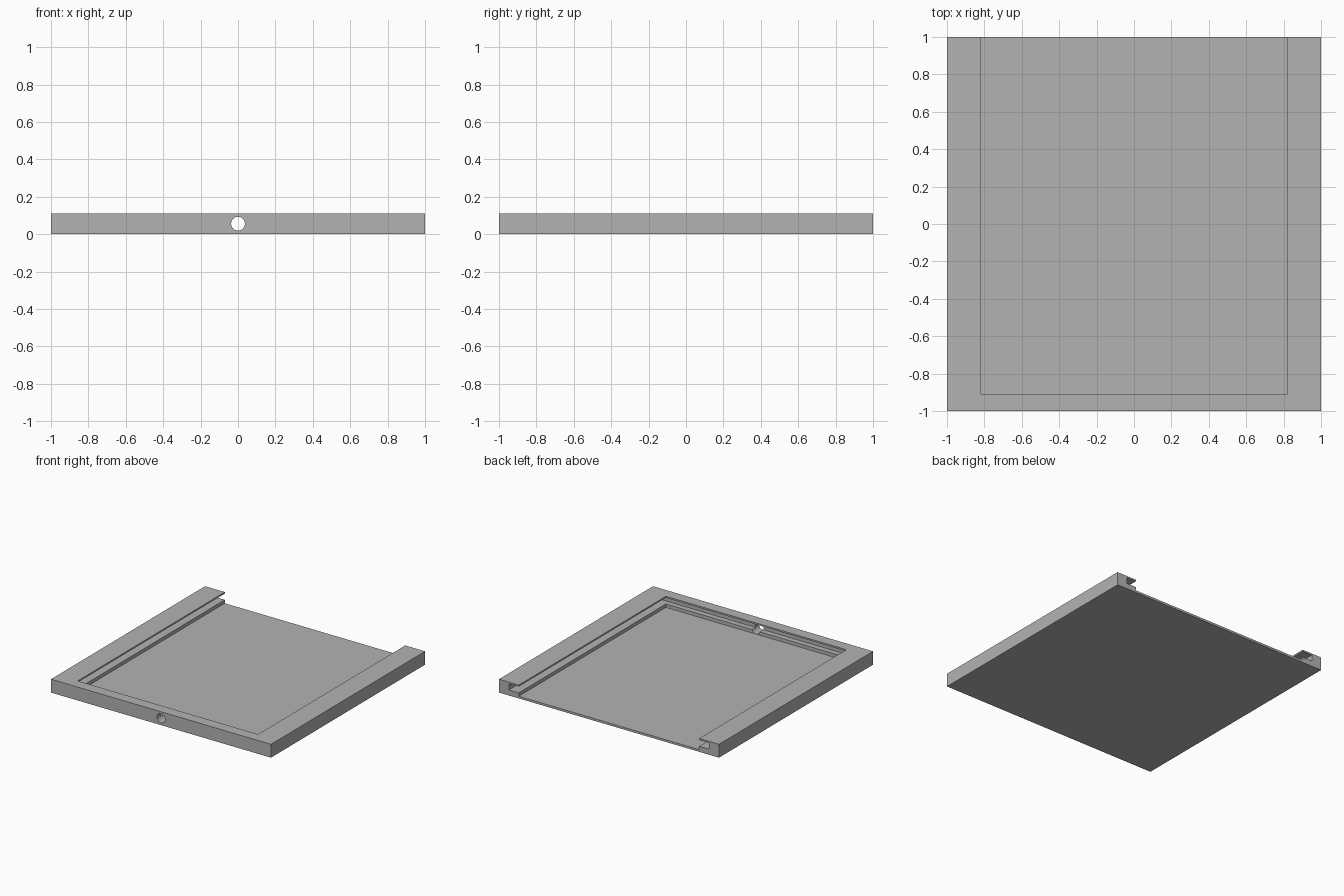
import bpy
import math

if "Cube" in bpy.data.objects:
    bpy.data.objects.remove(bpy.data.objects["Cube"])

grey = bpy.data.materials.new("plain grey")
grey.diffuse_color = (0.45, 0.45, 0.45, 1)
grey.use_nodes = True
grey.node_tree.nodes["Principled BSDF"].inputs["Base Color"].default_value = grey.diffuse_color

HEIGHT = 0.11


def box(name, x0, x1, y0, y1, z0, z1):
    """Axis-aligned box between two corners."""
    bpy.ops.mesh.primitive_cube_add(
        size=1, location=((x0 + x1) / 2, (y0 + y1) / 2, (z0 + z1) / 2))
    ob = bpy.context.object
    ob.name = name
    ob.scale = (x1 - x0, y1 - y0, z1 - z0)
    bpy.ops.object.transform_apply(location=False, rotation=False, scale=True)
    return ob


def cut(target, cutter):
    """Subtract the cutter from the target and remove it."""
    mod = target.modifiers.new("cut", "BOOLEAN")
    mod.operation = "DIFFERENCE"
    mod.solver = "EXACT"
    mod.object = cutter
    bpy.context.view_layer.objects.active = target
    bpy.ops.object.modifier_apply(modifier=mod.name)
    bpy.data.objects.remove(cutter)


# Solid slab that becomes the tray
tray = box("sliding_panel_tray", -1, 1, -1, 1, 0, HEIGHT)

# Main recess, open at the back and top
cut(tray, box("recess_cutter", -0.82, 0.82, -0.91, 1.1, 0.018, 0.2))

# Panel groove running under the lip of the side rails and front wall
cut(tray, box("groove_cutter", -0.91, 0.91, -0.955, 1.1, 0.046, 0.097))

# Round hole through the middle of the front wall
bpy.ops.mesh.primitive_cylinder_add(
    vertices=48, radius=0.037, depth=0.3,
    location=(0, -0.98, HEIGHT / 2 + 0.001), rotation=(math.pi / 2, 0, 0))
cut(tray, bpy.context.object)

# Finish: one colour, sharp edges with a smooth hole
tray.data.materials.clear()
tray.data.materials.append(grey)
for poly in tray.data.polygons:
    poly.material_index = 0
bpy.ops.object.select_all(action="DESELECT")
tray.select_set(True)
bpy.context.view_layer.objects.active = tray
bpy.ops.object.shade_smooth_by_angle(angle=math.radians(30))
